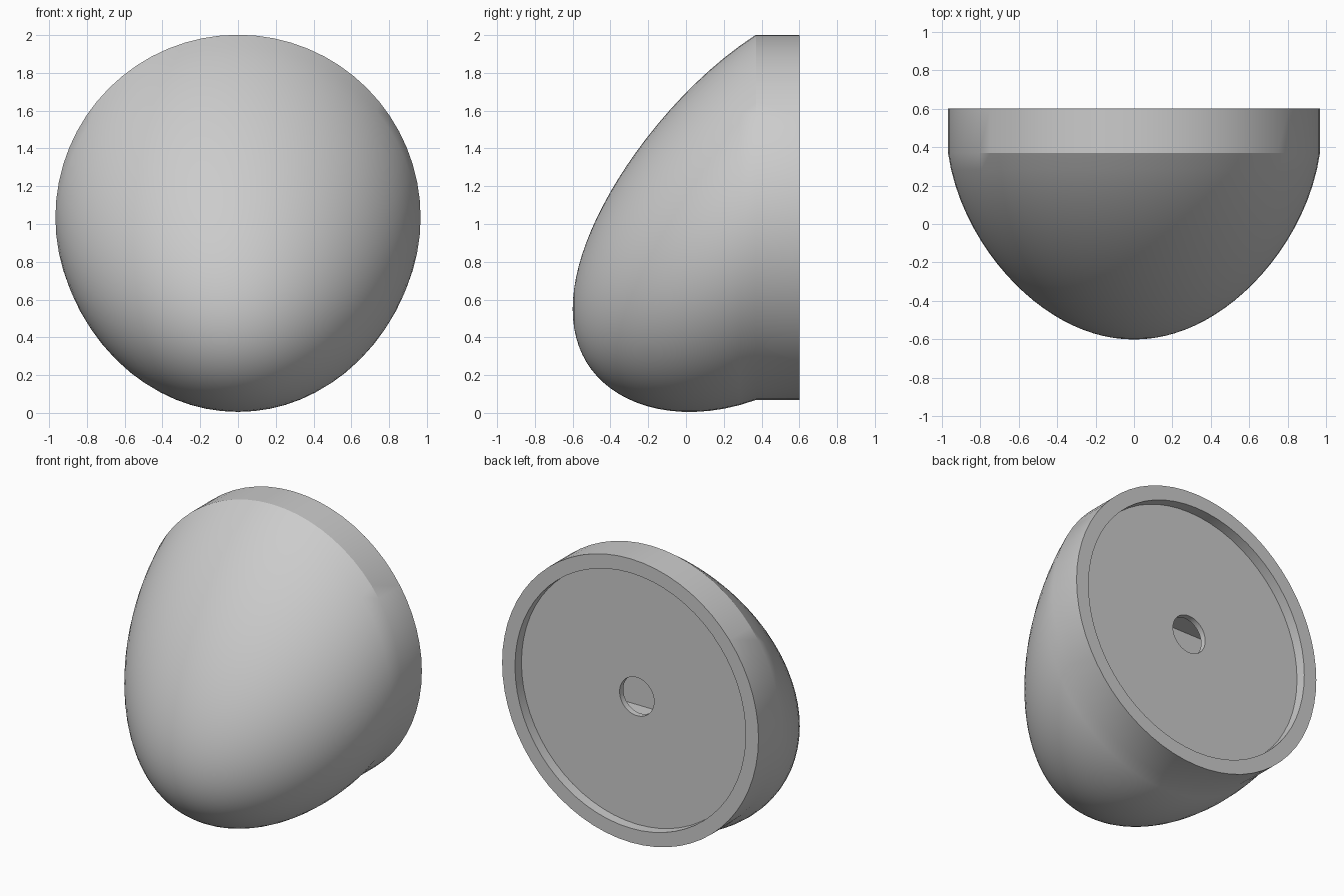
import bpy, bmesh, math

SEGMENTS = 64
RINGS = 22
NOSE_Y, DOME_END = -0.6, 0.97

cube = bpy.data.objects.get("Cube")
if cube:
    bpy.data.objects.remove(cube, do_unlink=True)

grey = bpy.data.materials.new("plain grey")
grey.use_nodes = True
colour = (0.6, 0.6, 0.6, 1)
grey.diffuse_color = colour
grey.node_tree.nodes["Principled BSDF"].inputs["Base Color"].default_value = colour


def finish(bm, name, smooth=True):
    mesh = bpy.data.meshes.new(name)
    bm.to_mesh(mesh)
    bm.free()
    mesh.materials.append(grey)
    obj = bpy.data.objects.new(name, mesh)
    bpy.context.collection.objects.link(obj)
    if smooth:
        bpy.ops.object.select_all(action="DESELECT")
        obj.select_set(True)
        bpy.context.view_layer.objects.active = obj
        bpy.ops.object.shade_smooth_by_angle(angle=math.radians(25))
    return obj


def loft(name, rings, nose=None):
    """Skin circles given as (y, centre z, radius), with an optional nose point."""
    bm = bmesh.new()
    loops = []
    for y, z, r in rings:
        angles = [2 * math.pi * i / SEGMENTS for i in range(SEGMENTS)]
        loops.append([bm.verts.new((r * math.sin(a), y, z + r * math.cos(a))) for a in angles])
    for a, b in zip(loops, loops[1:]):
        for i in range(SEGMENTS):
            j = (i + 1) % SEGMENTS
            bm.faces.new((a[i], b[i], b[j], a[j]))
    if nose:
        tip = bm.verts.new(nose)
        for i in range(SEGMENTS):
            bm.faces.new((tip, loops[0][i], loops[0][(i + 1) % SEGMENTS]))
    return finish(bm, name)


def dome_ring(t):
    radius = math.sqrt(1.4 * t - 0.189 * t**2 - 0.269 * t**3)
    return NOSE_Y + t, 0.55 + 0.5 * t, radius


# Drooping dome, cylindrical rim, recessed back plate and its round hole
body = [dome_ring(DOME_END * (i / RINGS) ** 2) for i in range(1, RINGS + 1)]
centre, radius = body[-1][1], body[-1][2]
back = [(0.6, radius), (0.6, 0.87), (0.53, 0.87), (0.53, 0.13), (0.49, 0.13)]
body += [(y, centre, r) for y, r in back]
loft("dome_body", body, (0, NOSE_Y, 0.55))

# Box-shaped cavity behind the hole, open towards the back
bm = bmesh.new()
bmesh.ops.create_cube(bm, size=1)
for v in bm.verts:
    v.co = (v.co.x * 0.84, 0.36 + v.co.y * 0.26, centre + v.co.z * 0.45)
bm.normal_update()
bmesh.ops.delete(bm, geom=[f for f in bm.faces if f.normal.y > 0.9], context="FACES_ONLY")
bmesh.ops.reverse_faces(bm, faces=bm.faces[:])
finish(bm, "mount_cavity", smooth=False)
